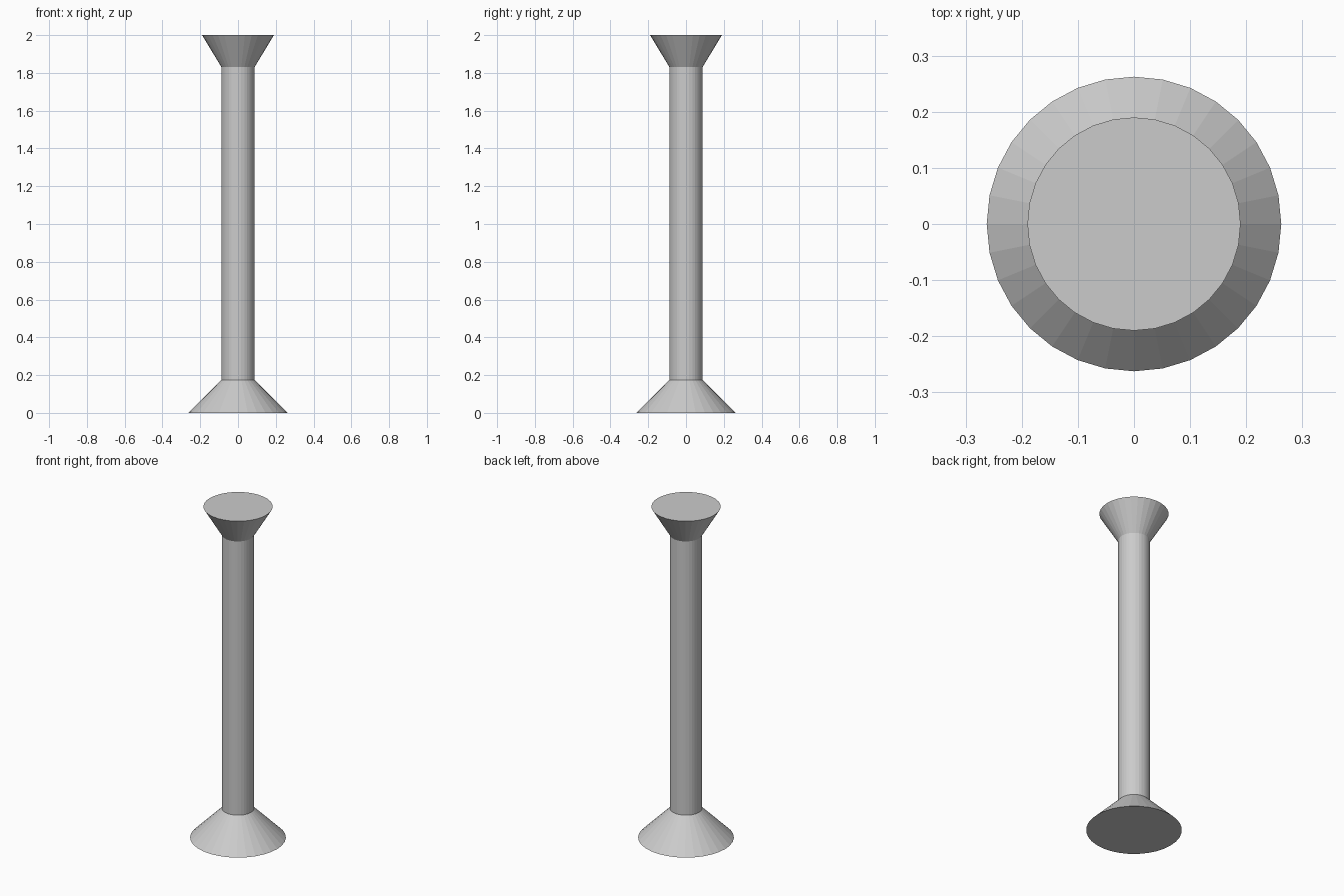
import bpy

if "Cube" in bpy.data.objects:
    bpy.data.objects.remove(bpy.data.objects["Cube"])

SIDES = 32


def frustum(name, r_bottom, r_top, z0, z1):
    bpy.ops.mesh.primitive_cone_add(
        vertices=SIDES, radius1=r_bottom, radius2=r_top,
        depth=z1 - z0, location=(0, 0, (z0 + z1) / 2))
    obj = bpy.context.object
    obj.name = name
    return obj


SHAFT_R = 0.0875

# Flared foot, straight shaft, flared capital
frustum("base", 0.2625, SHAFT_R, 0.0, 0.175)
frustum("shaft", SHAFT_R, SHAFT_R, 0.175, 1.83)
frustum("capital", SHAFT_R, 0.19, 1.83, 2.0)
